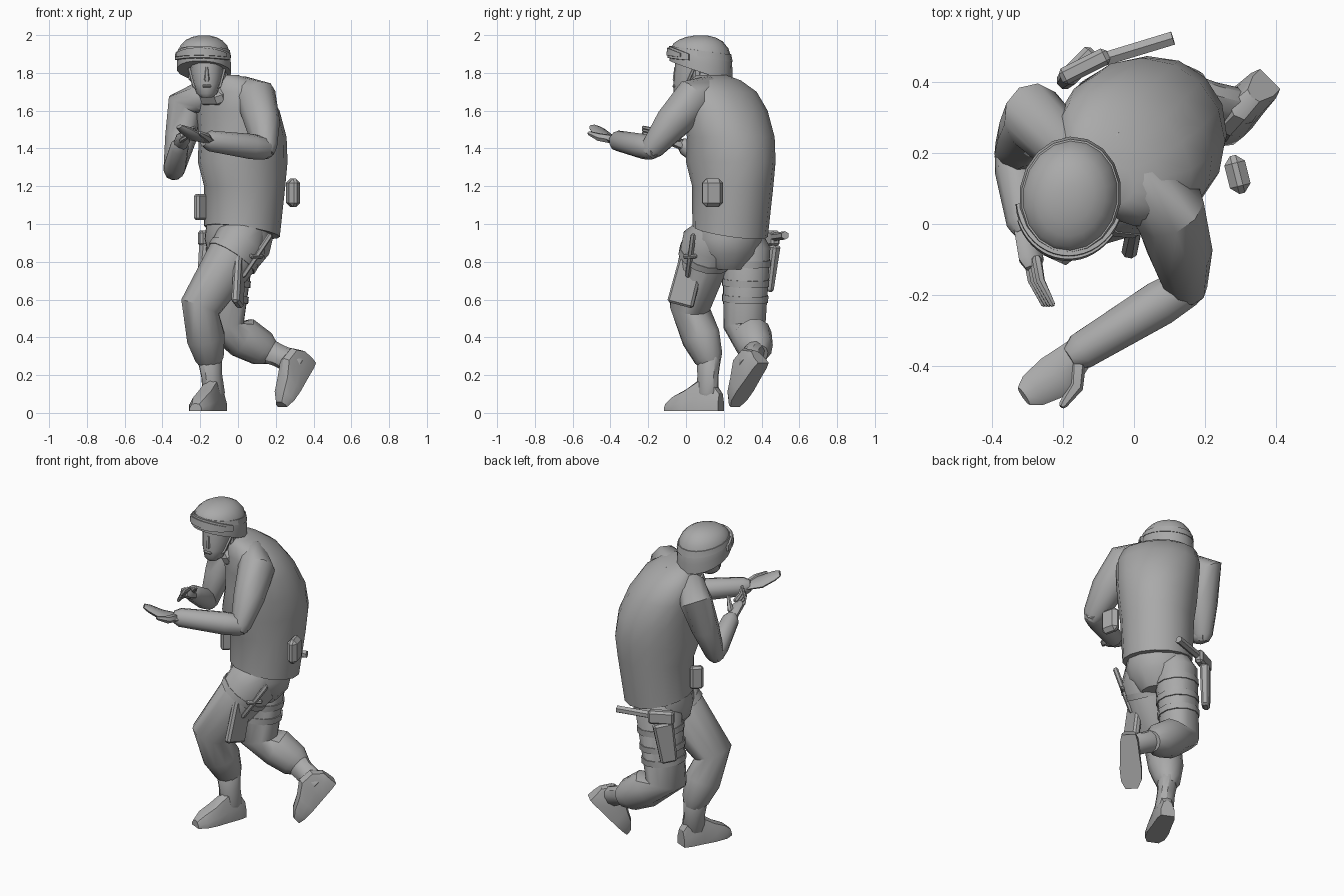
import bpy
import bmesh
from math import sin, cos, radians, tau
from mathutils import Vector

if "Cube" in bpy.data.objects:
    bpy.data.objects.remove(bpy.data.objects["Cube"])

material = bpy.data.materials.new("plain grey")
material.use_nodes = True
material.diffuse_color = (.4, .4, .4, 1)
shader = material.node_tree.nodes["Principled BSDF"]
shader.inputs["Base Color"].default_value = material.diffuse_color

X, Y, Z = Vector((1, 0, 0)), Vector((0, 1, 0)), Vector((0, 0, 1))
LEFT = (X - Y).normalized()    # the body's own left
BACK = (X + Y).normalized()    # the body's own back


def finish(name, bm, angle=40):
    bmesh.ops.recalc_face_normals(bm, faces=bm.faces)
    mesh = bpy.data.meshes.new(name)
    bm.to_mesh(mesh)
    bm.free()
    mesh.materials.append(material)
    part = bpy.data.objects.new(name, mesh)
    bpy.context.collection.objects.link(part)
    bpy.ops.object.select_all(action='DESELECT')
    part.select_set(True)
    bpy.context.view_layer.objects.active = part
    bpy.ops.object.shade_smooth_by_angle(angle=radians(angle))


def loft(name, rings, angle=40):
    """Skin a list of point rings and cap both ends."""
    bm = bmesh.new()
    rows = [[bm.verts.new(point) for point in row] for row in rings]
    for low, high in zip(rows, rows[1:]):
        for i in range(len(low)):
            bm.faces.new((low[i - 1], low[i], high[i], high[i - 1]))
    bm.faces.new(rows[0][::-1])
    bm.faces.new(rows[-1])
    finish(name, bm, angle)


def ring(centre, across, along, sides=12):
    turns = [tau * i / sides for i in range(sides)]
    return [centre + across * cos(turn) + along * sin(turn) for turn in turns]


def limb(name, points, radii, flat=1, ref=LEFT, sides=10, rounded=True):
    """Tube through points; rounded adds a domed cap at both ends."""
    points, radii = [Vector(p) for p in points], list(radii)
    if rounded:
        first = (points[0] - points[1]).normalized() * radii[0] * .7
        last = (points[-1] - points[-2]).normalized() * radii[-1] * .7
        points = [points[0] + first, *points, points[-1] + last]
        radii = [radii[0] * .6, *radii, radii[-1] * .6]
    rings = []
    for i, (point, radius) in enumerate(zip(points, radii)):
        ahead, behind = points[min(i + 1, len(points) - 1)], points[max(i - 1, 0)]
        axis = (ahead - behind).normalized()
        across = (ref - axis * ref.dot(axis)).normalized()
        rings.append(ring(point, across * radius, axis.cross(across) * radius * flat, sides))
    loft(name, rings)


def box(name, centre, side, up, size, bevel=.012, taper=1):
    side = side.normalized()
    up = (up - side * up.dot(side)).normalized()
    depth = up.cross(side)
    bm = bmesh.new()
    bmesh.ops.create_cube(bm, size=1)
    for vert in bm.verts:
        narrow = taper if vert.co.z < 0 else 1
        wide, deep, tall = (c * s for c, s in zip(vert.co, size))
        vert.co = Vector(centre) + (side * wide + depth * deep) * narrow + up * tall
    bmesh.ops.bevel(bm, geom=bm.edges[:], offset=bevel, segments=1, affect='EDGES')
    finish(name, bm, 30)


# Joints of the pose
left_shoulder, left_elbow = Vector((.1, .04, 1.66)), Vector((.145, -.18, 1.4))
left_wrist = Vector((-.15, -.36, 1.44))
right_shoulder, right_elbow = Vector((-.28, .3, 1.63)), Vector((-.34, .2, 1.28))
right_wrist = Vector((-.31, 0, 1.41))
left_hip, left_knee = Vector((.02, .12, .9)), Vector((-.2, .02, .56))
left_cuff = Vector((-.15, .12, .29))
right_hip, right_knee = Vector((-.04, .32, .88)), Vector((-.08, .31, .46))
right_cuff = Vector((.13, .37, .34))

# Jacket: height, backward lean, half width, half depth
jacket = [(.96, .18, .2, .2), (1.2, .2, .21, .22), (1.33, .185, .225, .25),
          (1.46, .185, .235, .23), (1.6, .15, .24, .2), (1.7, .11, .22, .16),
          (1.76, .07, .16, .11), (1.79, .04, .09, .06)]
hem_tilt = Z * .04
loft("jacket", [ring(BACK * lean - LEFT * .15 + Z * z, LEFT * wide,
                     BACK * deep - (hem_tilt if z < 1 else hem_tilt * 0), 16)
                for z, lean, wide, deep in jacket])
box("collar", (-.12, .1, 1.68), LEFT, Z - BACK * .5, (.17, .12, .1), .03)
loft("pelvis", [ring(BACK * .16 - LEFT * .155 + Z * z, LEFT * wide, BACK * wide * .95)
                for z, wide in [(.76, .1), (.84, .17), (.92, .19), (1, .18)]])

# Arms, with the sleeve starting inside the jacket
for side, inward, shoulder, elbow, wrist, slim in [
        ("left", -LEFT, left_shoulder, left_elbow, left_wrist, 1),
        ("right", LEFT, right_shoulder, right_elbow, right_wrist, .9)]:
    middle = shoulder.lerp(elbow, .5) + LEFT * .01
    limb(side + "_upper_arm", [shoulder + inward * .13 + Z * .04, shoulder, middle, elbow],
         [.08, .105 * slim, .09 * slim, .06 * slim], 1.1, BACK)
    limb(side + "_forearm", [elbow, elbow.lerp(wrist, .25), wrist],
         [.06 * slim, .067 * slim, .055 * slim], 1, Z if side == "left" else LEFT)

# Left hand, open with the palm up
limb("left_palm", [left_wrist, (-.22, -.43, 1.46), (-.285, -.47, 1.5)],
     [.045, .065, .05], .36, sides=8)
limb("left_thumb", [(-.16, -.4, 1.45), (-.165, -.46, 1.46), (-.2, -.51, 1.48)],
     [.024, .022, .012], sides=6)

# Right hand with the fingers stacked
right_knuckles = right_wrist + Vector((.02, -.1, .045))
limb("right_palm", [right_wrist, right_knuckles], [.036, .04], .7, sides=8)
for i in range(4):
    start = right_knuckles + (X * .008 + Z * .015) * (i - 1)
    bend = start + X * .01 - Y * .06 + Z * .01
    limb(f"right_finger_{i + 1}", [start, bend, bend + (X - Y * 2 + Z * .5) * .033],
         [.014, .013, .009], sides=6)
thumb_root = right_wrist + X * .03 - Y * .04 + Z * .04
limb("right_thumb", [thumb_root, thumb_root + (X - Y + Z) * .05], [.018, .01], sides=6)

# Trouser legs
left_radii, right_radii = (.14, .105), (.125, .11)
limb("left_leg", [left_hip, left_knee, left_knee.lerp(left_cuff, .6), left_cuff],
     [*left_radii, .1, .075], 1.08, sides=12)
limb("right_leg", [right_hip, right_knee, right_knee.lerp(right_cuff, .5) + Y * .01, right_cuff],
     [*right_radii, .105, .09], 1.08, sides=12)


def boot(side, heel, forward, up, cuff):
    """Foot lofted from heel to toe, and a shaft up to the trouser cuff."""
    heel, across = Vector(heel), forward.cross(up)
    outline = [(-1, 0), (1, 0), (1, .4), (.6, .9), (0, 1), (-.6, .9), (-1, .4)]
    rings = []
    for reach, wide, tall in [(0, .04, .1), (.04, .05, .16), (.12, .055, .17),
                              (.2, .062, .115), (.27, .058, .08), (.315, .035, .04)]:
        start = heel + forward * reach
        rings.append([start + across * wide * a + up * tall * b for a, b in outline])
    loft(side + "_boot_foot", rings, 35)
    ankle = heel + forward * .08 + up * .09
    limb(side + "_boot_shaft", [ankle, ankle.lerp(cuff, .5), cuff], [.055, .052, .06], 1.2)


boot("left", (-.095, .185, .01), (X * -.45 - Y).normalized(), Z, left_cuff)
step = (-BACK - Z * 1.1).normalized()
boot("right", (.385, .41, .265), step, step.cross(LEFT), right_cuff)

# Head and face
FACE = X * -.165
loft("head", [ring(FACE + Y * y + Z * z, X * wide, Y * wide * 1.2)
              for z, y, wide in [(1.67, -.01, .03), (1.69, 0, .054), (1.74, .02, .073),
                                 (1.8, .04, .086), (1.88, .06, .095)]])
limb("neck", [(-.07, .18, 1.68), (-.12, .13, 1.74), (-.15, .09, 1.82)], [.12, .085, .07])
loft("nose", [ring(FACE + Y * -.055 + Z * z, X * wide, Y * wide, 6)
              for z, wide in [(1.755, .014), (1.765, .018), (1.83, .008)]])
box("mouth", FACE + Y * -.062 + Z * 1.73, X, Z, (.05, .02, .016), .006)
for name, sign in [("right", -1), ("left", 1)]:
    box(name + "_ear", FACE + X * sign * .085 + Y * .06 + Z * 1.79, X, Z, (.025, .045, .07))
    limb(name + "_chin_strap", [FACE + X * sign * .093 + Y * .04 + Z * 1.82,
                                FACE + X * sign * .07 + Z * 1.73,
                                FACE - Y * .04 + Z * 1.675], [.008] * 3, sides=5)


# Helmet: a turned oval dome whose rim drops towards the back
def helmet_point(turn, rise, swell=1):
    scale = (1 - rise ** 4) ** .5 * swell
    dx, dy = .142 * scale * cos(turn), .165 * scale * sin(turn)
    height = 1.81 + .19 * rise - .33 * (1 - rise) * dy
    return Vector((dx + dy * .15 - .18, dy - dx * .15 + .08, height))


loft("helmet", [[helmet_point(tau * i / 18, rise) for i in range(18)]
                for rise in (0, .25, .5, .7, .85, .94, .99)])


def wrap(name, start, end, swell, rise, half, steps=18):
    """Raised strip around the helmet; open strips narrow at their ends."""
    rings = []
    for i in range(steps + 1):
        turn = radians(start + (end - start) * i / steps)
        closed = end - start == 360
        tall = half if closed else half * (.4 + .6 * sin(tau / 2 * i / steps))
        rings.append([helmet_point(turn, rise + offset, grow) for grow, offset in
                      [(.95, -tall), (swell, -tall), (swell, tall), (.95, tall)]])
    loft(name, rings, 30)


wrap("helmet_band", 0, 360, 1.02, .5, .08)
wrap("goggles_frame", 195, 345, 1.08, .34, .24)
wrap("goggles_lens", 210, 330, 1.11, .34, .16)

# Belt pouches
box("left_hip_pouch", (.292, .14, 1.165), X + Y * .25, Z, (.06, .11, .15), .022)
box("right_front_pouch", (-.2, .18, 1.09), LEFT, Z, (.04, .075, .14))

# Left thigh pouch with a handled sheath
slant = (X * 2 + Y * .4 + Z * 3).normalized()
pouch = Vector((.005, .01, .73))
box("left_thigh_pouch", pouch, X - Y * .2, slant, (.04, .13, .33), taper=1.1)
grip = pouch + X * .025
limb("left_sheath_handle", [grip, grip + slant * .25], [.015] * 2, sides=6)
box("left_sheath_guard", grip + slant * .12, BACK, slant, (.09, .03, .02), .006)

# Right thigh holster with the grip pointing back
box("right_holster", (-.165, .435, .77), LEFT, Z + BACK * .15, (.055, .12, .25), taper=.8)
box("right_holster_top", (-.14, .445, .925), X * 2 + Y, Z, (.15, .05, .08))
limb("right_holster_grip", [(-.12, .455, .93), (.11, .525, .94)], [.022] * 2,
     ref=Z, sides=6, rounded=False)

# Thigh straps
for name, hip, knee, radii, places in [
        ("left", left_hip, left_knee, left_radii, [.2]),
        ("right", right_hip, right_knee, right_radii, [.2, .45, .65])]:
    axis = (hip - knee).normalized()
    for place in places:
        middle = hip.lerp(knee, place)
        radius = radii[0] + (radii[1] - radii[0]) * place + .005
        limb(f"{name}_thigh_strap_{places.index(place) + 1}",
             [middle + axis * .018, middle - axis * .018], [radius] * 2,
             1.08, sides=12, rounded=False)
